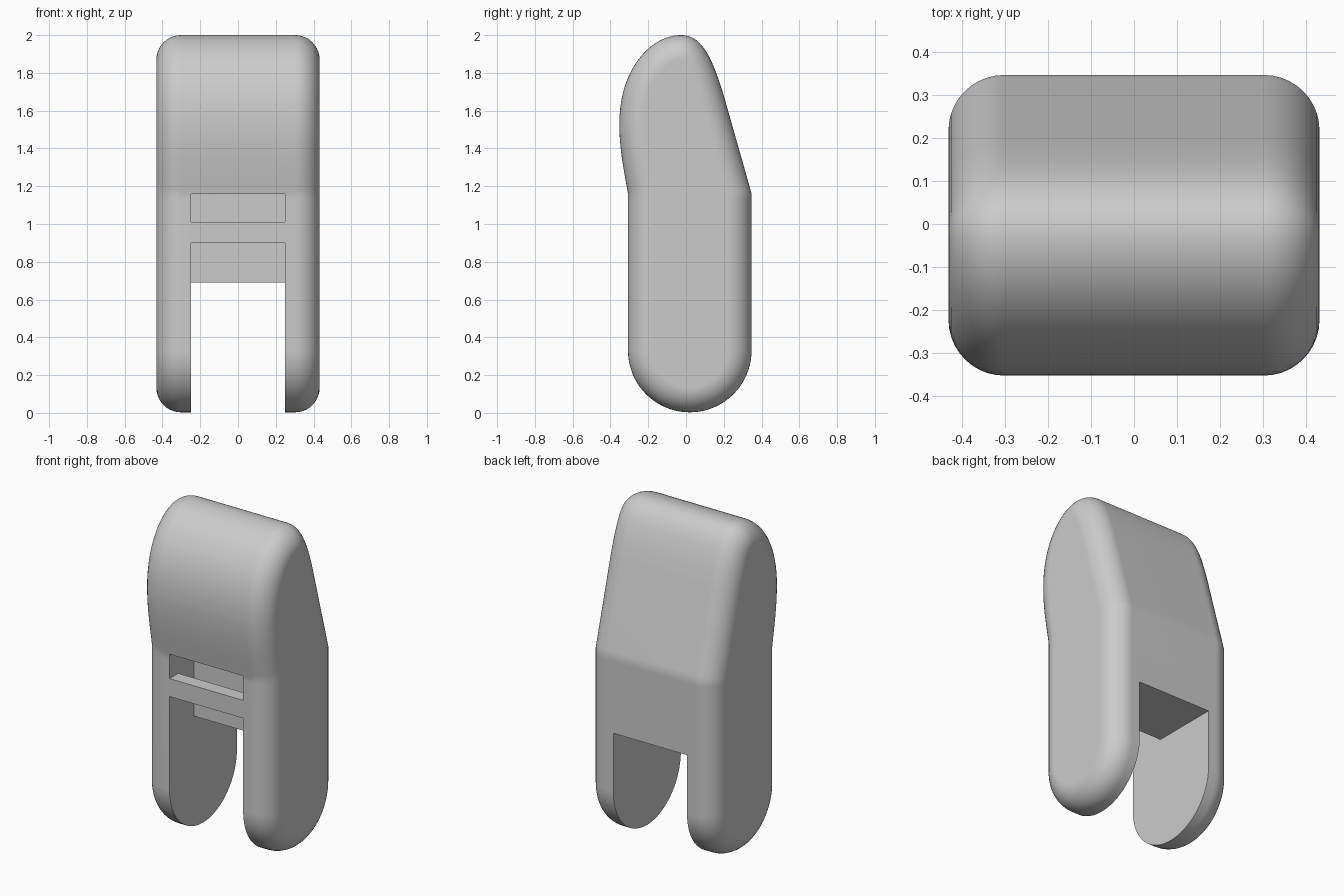
import bpy, bmesh, math
from mathutils import Vector
from mathutils.geometry import interpolate_bezier

if "Cube" in bpy.data.objects:
    bpy.data.objects.remove(bpy.data.objects["Cube"], do_unlink=True)

HALF_W, FILLET = 0.432, 0.13
SLOT = 0.25
PIVOT_Y, PIVOT_Z = 0.02, 0.33

grey = bpy.data.materials.new("plain grey")
grey.use_nodes = True
colour = (0.6, 0.6, 0.6, 1)
grey.diffuse_color = colour
grey.node_tree.nodes["Principled BSDF"].inputs["Base Color"].default_value = colour


def add_object(name, bm):
    bmesh.ops.recalc_face_normals(bm, faces=bm.faces)
    mesh = bpy.data.meshes.new(name)
    bm.to_mesh(mesh)
    bm.free()
    mesh.materials.append(grey)
    obj = bpy.data.objects.new(name, mesh)
    bpy.context.collection.objects.link(obj)
    return obj


def box(name, x, y, z):
    bm = bmesh.new()
    bmesh.ops.create_cube(bm, size=1)
    for v in bm.verts:
        v.co = [lo + (c + 0.5) * (hi - lo) for c, (lo, hi) in zip(v.co, (x, y, z))]
    return add_object(name, bm)


def activate(obj):
    bpy.ops.object.select_all(action='DESELECT')
    obj.select_set(True)
    bpy.context.view_layer.objects.active = obj


def cut(obj, cutter):
    mod = obj.modifiers.new("cut", 'BOOLEAN')
    mod.operation, mod.solver, mod.object = 'DIFFERENCE', 'EXACT', cutter
    activate(obj)
    bpy.ops.object.modifier_apply(modifier=mod.name)
    bpy.data.objects.remove(cutter, do_unlink=True)


def side_profile():
    """Closed side outline (y, z): round foot, straight shank, swollen tip."""
    radius = 0.327
    pts = [Vector((PIVOT_Y + radius * math.cos(a), PIVOT_Z + radius * math.sin(a)))
           for a in (-math.pi * i / 40 for i in range(41))]
    pts += [Vector((PIVOT_Y - radius, z)) for z in (1.13, 1.16)]
    curves = [
        ((-0.307, 1.16), (-0.33, 1.29), (-0.353, 1.4), (-0.353, 1.53)),
        ((-0.353, 1.53), (-0.353, 1.84), (-0.17, 2.0), (-0.03, 2.0)),
        ((-0.03, 2.0), (0.075, 2.0), (0.13, 1.91), (0.2, 1.68)),
    ]
    for c in curves:
        pts += interpolate_bezier(*[Vector(p) for p in c], 20)[1:]
    pts += [Vector(p[:2]) for p in ((0.339, 1.19), (0.347, 1.16), (0.347, 1.13))]
    return [Vector(p[:2]) for p in pts]


def inward_normals(pts):
    out = []
    for i, p in enumerate(pts):
        t = (p - pts[i - 1]).normalized() + (pts[(i + 1) % len(pts)] - p).normalized()
        t.normalize()
        out.append(Vector((t.y, -t.x)))
    return out


# Body: outline lofted across the width, shrinking along a rounded rim
profile = side_profile()
normals = inward_normals(profile)
steps = 10
rim = [(FILLET * (1 - math.cos(a)), HALF_W - FILLET + FILLET * math.sin(a))
       for a in (math.pi / 2 * i / steps for i in range(steps + 1))]
sections = [(d, -x) for d, x in reversed(rim)] + rim
bm = bmesh.new()
rings = []
for inset, x in sections:
    rings.append([bm.verts.new((x, *(p + n * inset))) for p, n in zip(profile, normals)])
for a, b in zip(rings, rings[1:]):
    for i in range(len(a)):
        bm.faces.new((a[i - 1], a[i], b[i], b[i - 1]))
bm.faces.new(rings[0])
bm.faces.new(rings[-1])
body = add_object("body", bm)

# Fork slot, front pocket and pin hole
cut(body, box("slot_cutter", (-SLOT, SLOT), (-1, 1), (-1, 0.69)))
cut(body, box("pocket_cutter", (-SLOT, SLOT), (-1, -0.07), (0.5, 1.16)))
bm = bmesh.new()
bmesh.ops.create_cone(bm, cap_ends=True, segments=64, radius1=0.147, radius2=0.147, depth=2)
for v in bm.verts:
    v.co = (v.co.z, v.co.x + PIVOT_Y, v.co.y + PIVOT_Z)
cut(body, add_object("pin_cutter", bm))

activate(body)
bpy.ops.object.shade_smooth_by_angle(angle=math.radians(30))
weighted = body.modifiers.new("weighted_normals", 'WEIGHTED_NORMAL')
weighted.keep_sharp = True

# Strap bar across the pocket mouth
box("strap_bar", (-SLOT, SLOT), (-0.307, -0.222), (0.90, 1.01))
